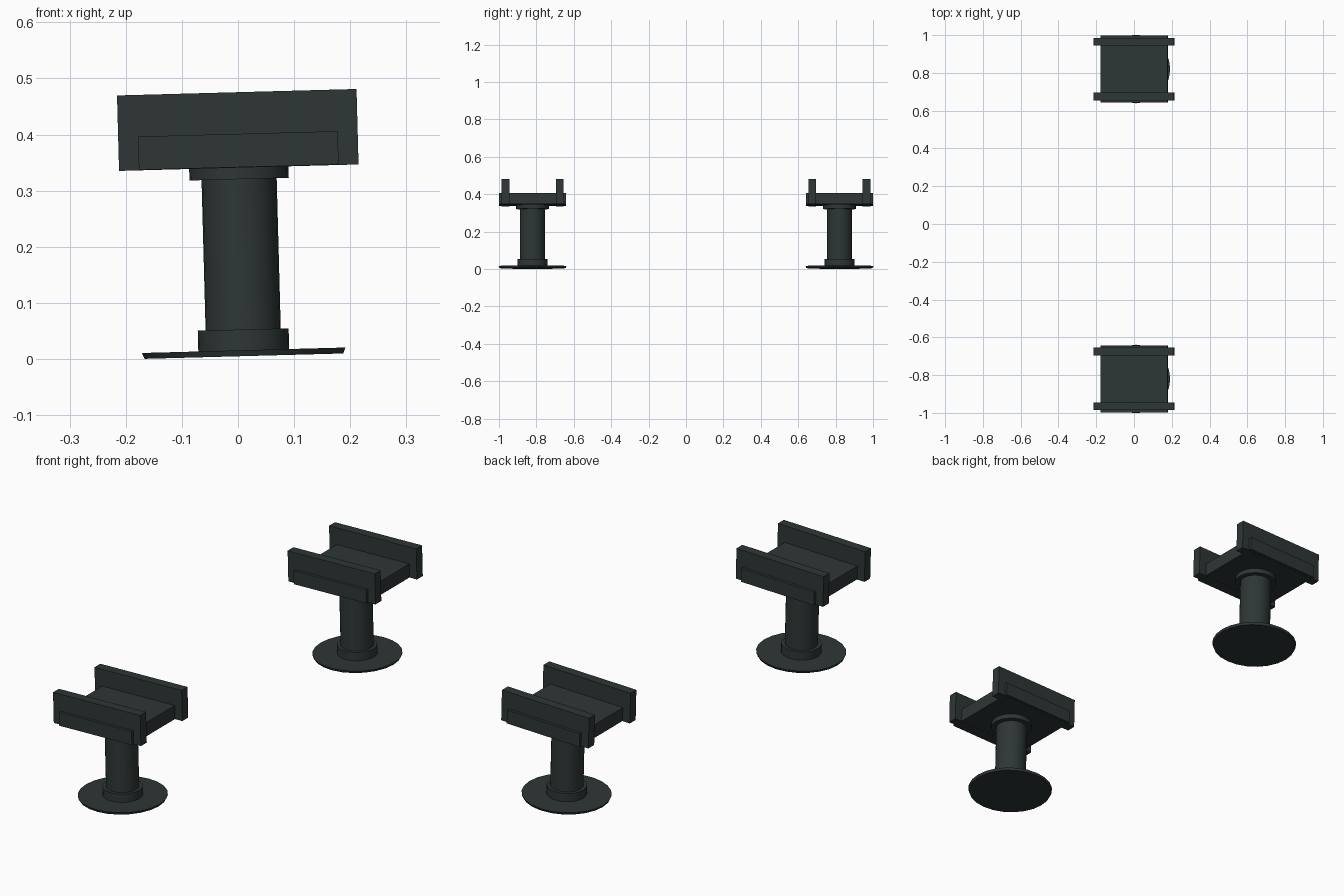
import bpy, math
from mathutils import Matrix

if "Cube" in bpy.data.objects:
    bpy.data.objects.remove(bpy.data.objects["Cube"])

mat = bpy.data.materials.new("dark_green_grey")
mat.diffuse_color = (0.027, 0.037, 0.036, 1)
mat.use_nodes = True
mat.node_tree.nodes["Principled BSDF"].inputs["Base Color"].default_value = mat.diffuse_color

TILT = Matrix.Rotation(-0.027, 4, 'Y')


def finish(name, stand):
    # place a part in its slightly leaning stand
    ob = bpy.context.object
    ob.name = name
    ob.data.materials.append(mat)
    ob.matrix_world = stand @ Matrix.Translation(ob.location)
    return ob


def disc(name, stand, r1, r2, z0, z1, sides=24):
    bpy.ops.mesh.primitive_cone_add(vertices=sides, radius1=r1, radius2=r2,
                                    depth=z1 - z0, location=(0, 0, (z0 + z1) / 2))
    bpy.ops.object.shade_smooth_by_angle(angle=math.radians(35))
    finish(name, stand)


def box(name, stand, size, y, z0):
    bpy.ops.mesh.primitive_cube_add(size=1, location=(0, y, z0 + size[2] / 2))
    ob = finish(name, stand)
    ob.data.transform(Matrix.Diagonal((*size, 1)))


for side, y in (("front", -0.8205), ("back", 0.8205)):
    stand = Matrix.Translation((0.0105, y, 0.005)) @ TILT
    # pedestal
    disc(side + "_base_plate", stand, 0.177, 0.1815, 0, 0.0105)
    disc(side + "_lower_collar", stand, 0.081, 0.081, 0.009, 0.0475)
    disc(side + "_post", stand, 0.067, 0.067, 0.009, 0.337)
    disc(side + "_upper_collar", stand, 0.0885, 0.0885, 0.3155, 0.338)
    # cradle
    box(side + "_cradle_plate", stand, (0.356, 0.356, 0.0595), 0, 0.3368)
    for label, s in (("near", -1), ("far", 1)):
        box(f"{side}_{label}_rail", stand, (0.427, 0.041, 0.1345), s * 0.145, 0.336)
